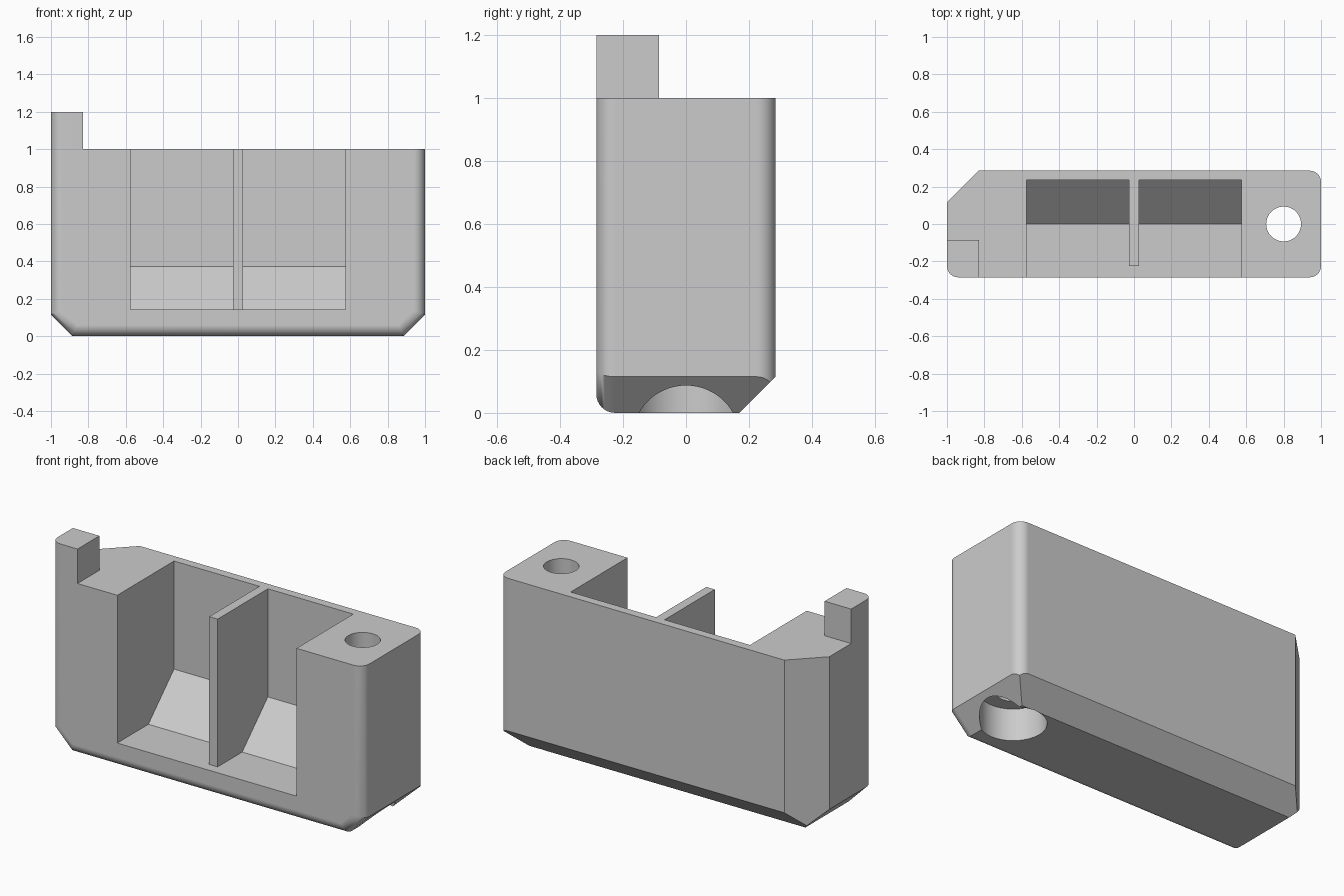
import bpy
import bmesh
from mathutils import Vector

cube = bpy.data.objects.get("Cube")
if cube:
    bpy.data.objects.remove(cube, do_unlink=True)

grey = bpy.data.materials.new("plain grey")
grey.use_nodes = True
colour = (0.6, 0.6, 0.6, 1)
grey.diffuse_color = colour
grey.node_tree.nodes["Principled BSDF"].inputs["Base Color"].default_value = colour

HALF_Y, CHAMFER, ROUND = 0.285, 0.115, 0.06


def box(x0, x1, y0, y1, z0, z1):
    bm = bmesh.new()
    bmesh.ops.create_cube(bm, size=1)
    lo, hi = Vector((x0, y0, z0)), Vector((x1, y1, z1))
    for v in bm.verts:
        v.co = Vector([a + (b - a) * (c + 0.5) for a, b, c in zip(lo, hi, v.co)])
    return bm


def round_edges(bm, rule):
    edges = [e for e in bm.edges if all(rule(v.co) for v in e.verts)
             and not all(v.co.z > 0.99 for v in e.verts)]
    bmesh.ops.bevel(bm, geom=edges, offset=ROUND, segments=8, profile=0.5, affect='EDGES')


def slice_off(bm, point, normal):
    geom = bm.verts[:] + bm.edges[:] + bm.faces[:]
    bmesh.ops.bisect_plane(bm, geom=geom, plane_co=point, plane_no=normal, clear_outer=True)
    bmesh.ops.holes_fill(bm, edges=[e for e in bm.edges if e.is_boundary], sides=0)


def finish(bm, name):
    bmesh.ops.recalc_face_normals(bm, faces=bm.faces[:])
    mesh = bpy.data.meshes.new(name)
    bm.to_mesh(mesh)
    bm.free()
    mesh.materials.append(grey)
    obj = bpy.data.objects.new(name, mesh)
    bpy.context.collection.objects.link(obj)
    return obj


def activate(obj):
    bpy.ops.object.select_all(action='DESELECT')
    obj.select_set(True)
    bpy.context.view_layer.objects.active = obj


def cut(target, cutter):
    cutter.hide_render = True
    mod = target.modifiers.new("cut", 'BOOLEAN')
    mod.operation, mod.solver, mod.object = 'DIFFERENCE', 'EXACT', cutter
    activate(target)
    bpy.ops.object.modifier_apply(modifier=mod.name)
    bpy.data.objects.remove(cutter, do_unlink=True)


def smooth(obj):
    activate(obj)
    bpy.ops.object.shade_smooth_by_angle(angle=0.5)
    mod = obj.modifiers.new("flat face normals", 'WEIGHTED_NORMAL')
    mod.keep_sharp = True


def bore(radius, z0, z1):
    bpy.ops.mesh.primitive_cylinder_add(vertices=64, radius=radius, depth=z1 - z0,
                                        location=(0.8, 0, (z0 + z1) / 2))
    obj = bpy.context.object
    obj.data.materials.append(grey)
    return obj


# Body: block with rounded uprights, sloped underside edges and one cut corner
bm = box(-1, 1, -HALF_Y, HALF_Y, 0, 1)
round_edges(bm, lambda p: p.x > 0.99 and p.y > 0.28)
for side in (-1, 1):
    slice_off(bm, (side, 0, CHAMFER), (side, 0, -1))
slice_off(bm, (0, HALF_Y, CHAMFER), (0, 1, -1))
slice_off(bm, (-0.83, HALF_Y, 0), (-1, 1, 0))
round_edges(bm, lambda p: p.y < -0.28)
body = finish(bm, "body")

# Open front pocket with a flat floor and a ramp at the back
profile = [(-0.4, 0.143), (0, 0.143), (0.235, 0.373), (0.235, 1.2), (-0.4, 1.2)]
bm = bmesh.new()
face = bm.faces.new([bm.verts.new((-0.575, y, z)) for y, z in profile])
ext = bmesh.ops.extrude_face_region(bm, geom=[face], use_keep_orig=True)
bmesh.ops.translate(bm, vec=(1.15, 0, 0),
                    verts=[g for g in ext["geom"] if isinstance(g, bmesh.types.BMVert)])
cut(body, finish(bm, "pocket_cutter"))

# Screw hole and the wider recess under it
cut(body, bore(0.093, -0.1, 1.1))
cut(body, bore(0.172, -0.1, 0.185))
smooth(body)

# Divider standing in the pocket
finish(box(-0.027, 0.027, -0.225, 0.235, 0.13, 1), "divider")

# Post on the front corner
bm = box(-1, -0.83, -HALF_Y, -0.085, 1, 1.2)
upright = [e for e in bm.edges if all(v.co.x < -0.99 and v.co.y < -0.28 for v in e.verts)]
bmesh.ops.bevel(bm, geom=upright, offset=ROUND, segments=8, profile=0.5, affect='EDGES')
smooth(finish(bm, "corner_post"))
